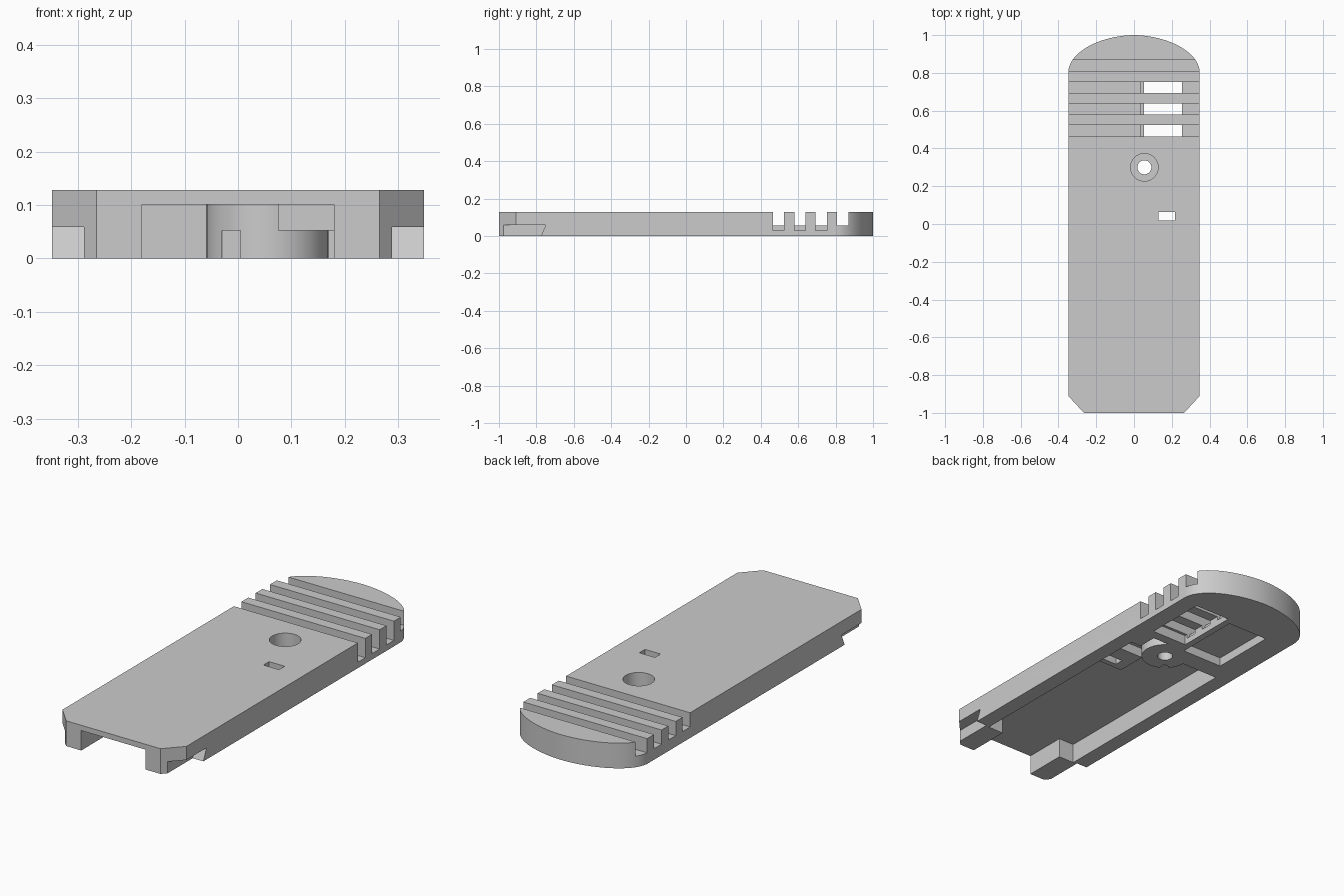
import bpy, bmesh, math

old = bpy.data.objects.get("Cube")
if old:
    bpy.data.objects.remove(old, do_unlink=True)

W, H = 0.348, 0.128          # half width and thickness
BOSS = (0.055, 0.30)         # screw post centre

grey = bpy.data.materials.new("plain_grey")
grey.use_nodes = True
grey.diffuse_color = (0.6, 0.6, 0.6, 1)
grey.node_tree.nodes["Principled BSDF"].inputs["Base Color"].default_value = (0.6, 0.6, 0.6, 1)


def extrude(name, points, offset, axis="z"):
    """Solid made by sweeping a closed outline along an offset."""
    bm = bmesh.new()
    face = bm.faces.new([bm.verts.new(p) for p in points])
    top = bmesh.ops.extrude_face_region(bm, geom=[face])
    verts = [v for v in top["geom"] if isinstance(v, bmesh.types.BMVert)]
    bmesh.ops.translate(bm, verts=verts, vec=offset)
    bmesh.ops.recalc_face_normals(bm, faces=bm.faces)
    mesh = bpy.data.meshes.new(name)
    bm.to_mesh(mesh)
    bm.free()
    mesh.materials.append(grey)
    obj = bpy.data.objects.new(name, mesh)
    bpy.context.collection.objects.link(obj)
    return obj


def prism(name, outline, z0, z1):
    return extrude(name, [(x, y, z0) for x, y in outline], (0, 0, z1 - z0))


def box(name, x0, x1, y0, y1, z0, z1):
    return prism(name, [(x0, y0), (x1, y0), (x1, y1), (x0, y1)], z0, z1)


def disc(name, centre, r, z0, z1, n=48):
    ring = [(centre[0] + r * math.cos(2 * math.pi * i / n),
             centre[1] + r * math.sin(2 * math.pi * i / n)) for i in range(n)]
    return prism(name, ring, z0, z1)


def combine(target, tool, operation="DIFFERENCE"):
    """Apply a boolean and drop the tool."""
    mod = target.modifiers.new("shape", "BOOLEAN")
    mod.operation = operation
    mod.solver = "EXACT"
    mod.object = tool
    bpy.context.view_layer.objects.active = target
    bpy.ops.object.modifier_apply(modifier=mod.name)
    bpy.data.objects.remove(tool, do_unlink=True)


# Cover plate: chamfered front, rounded back
outline = [(-W, -0.91), (-0.265, -1), (0.265, -1), (W, -0.91)]
steps = 40
for i in range(steps + 1):
    a = math.pi * i / steps
    c = math.cos(a)
    outline.append((W * math.copysign(abs(c) ** 1.08, c), 0.8 + 0.2 * math.sin(a)))
cover = prism("cover", outline, 0, H)

# Underside cavity: wide bay, front channel, clearance beside the post
bay = [(-0.18, -1.1), (0.18, -1.1), (0.18, -0.78), (0.268, -0.78), (0.268, 0.30),
       (0.21, 0.30), (0.21, 0.40), (0.06, 0.40), (0.06, 0.30), (-0.268, 0.30),
       (-0.268, -0.78), (-0.18, -0.78)]
combine(cover, prism("bay_cutter", bay, -0.1, 0.101))

# Screw post and lock block inside the bay
combine(cover, disc("screw_post", BOSS, 0.114, 0, 0.115), "UNION")
combine(cover, box("lock_block", 0.075, 0.30, -0.01, 0.15, 0.052, 0.115), "UNION")
combine(cover, box("post_notch", -0.03, 0.005, 0.10, 0.235, -0.1, 0.052))
combine(cover, disc("post_bore", BOSS, 0.073, 0.05, 0.2))
combine(cover, disc("screw_hole", BOSS, 0.037, -0.1, 0.2, 32))
combine(cover, box("lock_slot", 0.13, 0.218, 0.018, 0.063, -0.1, 0.2))

# Pockets under the grip
combine(cover, box("left_pocket", 0.052, 0.253, 0.45, 0.775, -0.1, 0.05))
combine(cover, box("right_pocket", -0.212, 0.018, 0.40, 0.745, -0.1, 0.045))

# Grip grooves, deeper on the left side except the last one
for i, y in enumerate((0.464, 0.579, 0.693, 0.808)):
    combine(cover, box("groove", -1, 1, y, y + 0.06, 0.056, 0.2))
    if i < 3:
        combine(cover, box("deep_groove", 0.035, 1, y, y + 0.06, 0.03, 0.2))

# Slanted latch notches at the front corners
for side in (-1, 1):
    profile = [(-1.1, -0.06), (-0.80, -0.06), (-0.75, 0.059), (-1.1, 0.059)]
    points = [(side * 0.288, y, z) for y, z in profile]
    combine(cover, extrude("latch_cutter", points, (side * 0.2, 0, 0)))

# Smooth the curves, keep the edges sharp
bpy.ops.object.select_all(action="DESELECT")
cover.select_set(True)
bpy.context.view_layer.objects.active = cover
bpy.ops.object.shade_smooth_by_angle(angle=math.radians(25))
